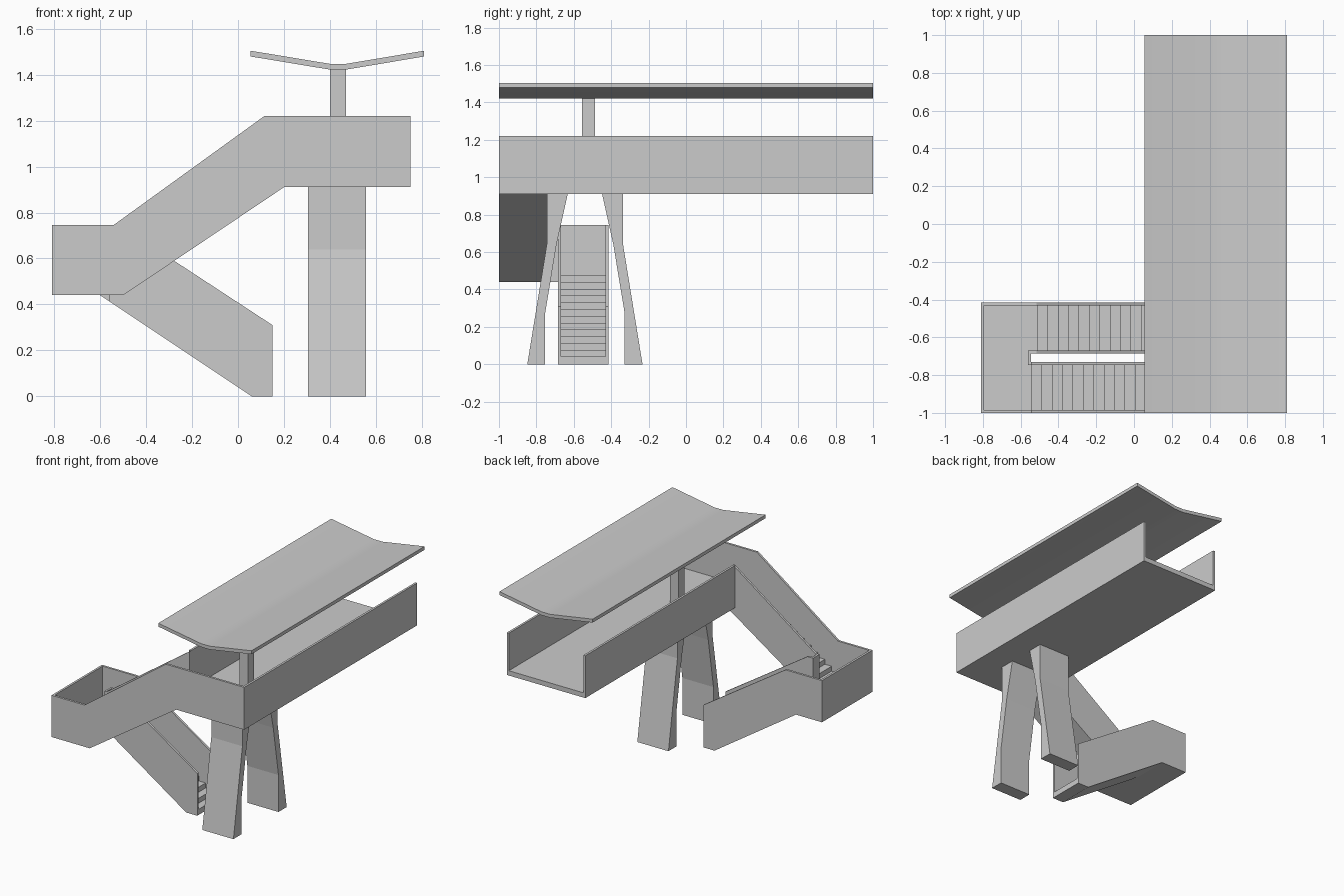
import bpy, bmesh

if "Cube" in bpy.data.objects:
    bpy.data.objects.remove(bpy.data.objects["Cube"])

T = 0.016            # parapet thickness
RUN, RISE = 0.055, 0.47 / 13


def prism(name, profile, a, b, axis='y'):
    """Extrude a profile: (x, z) along y, or (y, z) along x."""
    bm = bmesh.new()
    place = (lambda p, d: (p[0], d, p[1])) if axis == 'y' else (lambda p, d: (d, p[0], p[1]))
    face = bm.faces.new([bm.verts.new(place(p, a)) for p in profile])
    ext = bmesh.ops.extrude_face_region(bm, geom=[face])
    moved = [v for v in ext['geom'] if isinstance(v, bmesh.types.BMVert)]
    bmesh.ops.translate(bm, verts=moved, vec=(0, b - a, 0) if axis == 'y' else (b - a, 0, 0))
    bmesh.ops.recalc_face_normals(bm, faces=bm.faces)
    mesh = bpy.data.meshes.new(name)
    bm.to_mesh(mesh)
    bm.free()
    ob = bpy.data.objects.new(name, mesh)
    bpy.context.collection.objects.link(ob)
    return ob


def box(name, x0, x1, y0, y1, z0, z1):
    return prism(name, [(x0, z0), (x1, z0), (x1, z1), (x0, z1)], y0, y1)


# Bridge deck: floor and side parapets, open at the back end
DX0, DX1 = 0.115, 0.75
box("deck_floor", DX0 + T, DX1 - T, -1 + T, 1, 0.91, 0.945)
box("deck_right_parapet", DX1 - T, DX1, -1 + T, 1, 0.91, 1.22)
box("deck_left_parapet", DX0, DX0 + T, -0.73, 1, 0.91, 1.22)
box("deck_threshold", DX0, DX0 + T, -1 + T, -0.73, 0.91, 0.945)

# Front parapet running along landing, upper flight and deck end
prism("front_parapet", [(-0.81, 0.44), (-0.50, 0.44), (0.20, 0.91), (DX1, 0.91),
                        (DX1, 1.22), (DX0, 1.22), (-0.542, 0.745), (-0.81, 0.745)], -1, -1 + T)
prism("upper_inner_parapet", [(-0.56, 0.44), (-0.50, 0.44), (0.20, 0.91), (0.131, 0.945),
                              (0.131, 1.22), (-0.542, 0.745), (-0.56, 0.745)], -0.73 - T, -0.73)

# Lower flight parapets
lower = [(-0.515, 0.745), (0.15, 0.31), (0.15, 0), (0.06, 0)]
prism("lower_back_parapet", [(-0.81, 0.44), (-0.81, 0.745)] + lower + [(-0.60, 0.44)],
      -0.415 - T, -0.415)
prism("lower_inner_parapet", [(-0.56, 0.745)] + lower + [(-0.56, 0.413)], -0.685, -0.685 + T)

# Landing between the flights
box("landing_floor", -0.81 + T, -0.545, -1 + T, -0.415 - T, 0.44, 0.475)
box("landing_end_parapet", -0.81, -0.81 + T, -1 + T, -0.415 - T, 0.44, 0.745)
box("landing_gap_parapet", -0.56, -0.545, -0.73, -0.685, 0.44, 0.745)

# Stair flights with stepped top and sloping underside
up = [(-0.545, 0.44)]
down = [(-0.60, 0.44), (-0.545, 0.44), (-0.545, 0.475), (-0.51, 0.475)]
for i in range(12):
    x, z = -0.545 + i * RUN, 0.475 + (i + 1) * RISE
    up += [(x, z), (x + RUN, z)]
    x, z = -0.51 + i * RUN, 0.475 - (i + 1) * RISE
    down += [(x, z), (x + RUN, z)]
up += [(0.115, 0.91), (0.20, 0.91), (-0.50, 0.44)]
down += [(0.15, 0), (0.06, 0)]
prism("upper_stairs", up, -1 + T, -0.73 - T)
prism("lower_stairs", down, -0.685 + T, -0.415 - T)

# Pair of splayed, bent legs
leg = [(0.092, 0.91), (0.204, 0.91), (0.204, 0.64), (0.308, 0),
       (0.213, 0), (0.213, 0.27), (0.152, 0.64)]
for name, s in (("front_leg", -1), ("back_leg", 1)):
    prism(name, [(-0.5405 + s * y, z) for y, z in leg], 0.305, 0.557, 'x')

# Roof post and butterfly roof
box("roof_post", 0.40, 0.47, -0.556, -0.487, 0.945, 1.424)
top = [(0.055, 1.504), (0.40, 1.447), (0.47, 1.447), (0.81, 1.504)]
roof = prism("roof", top + [(x, z - 0.025) for x, z in reversed(top)], -1, 1)
bpy.context.view_layer.objects.active = roof
roof.select_set(True)
bpy.ops.object.shade_smooth_by_angle()
